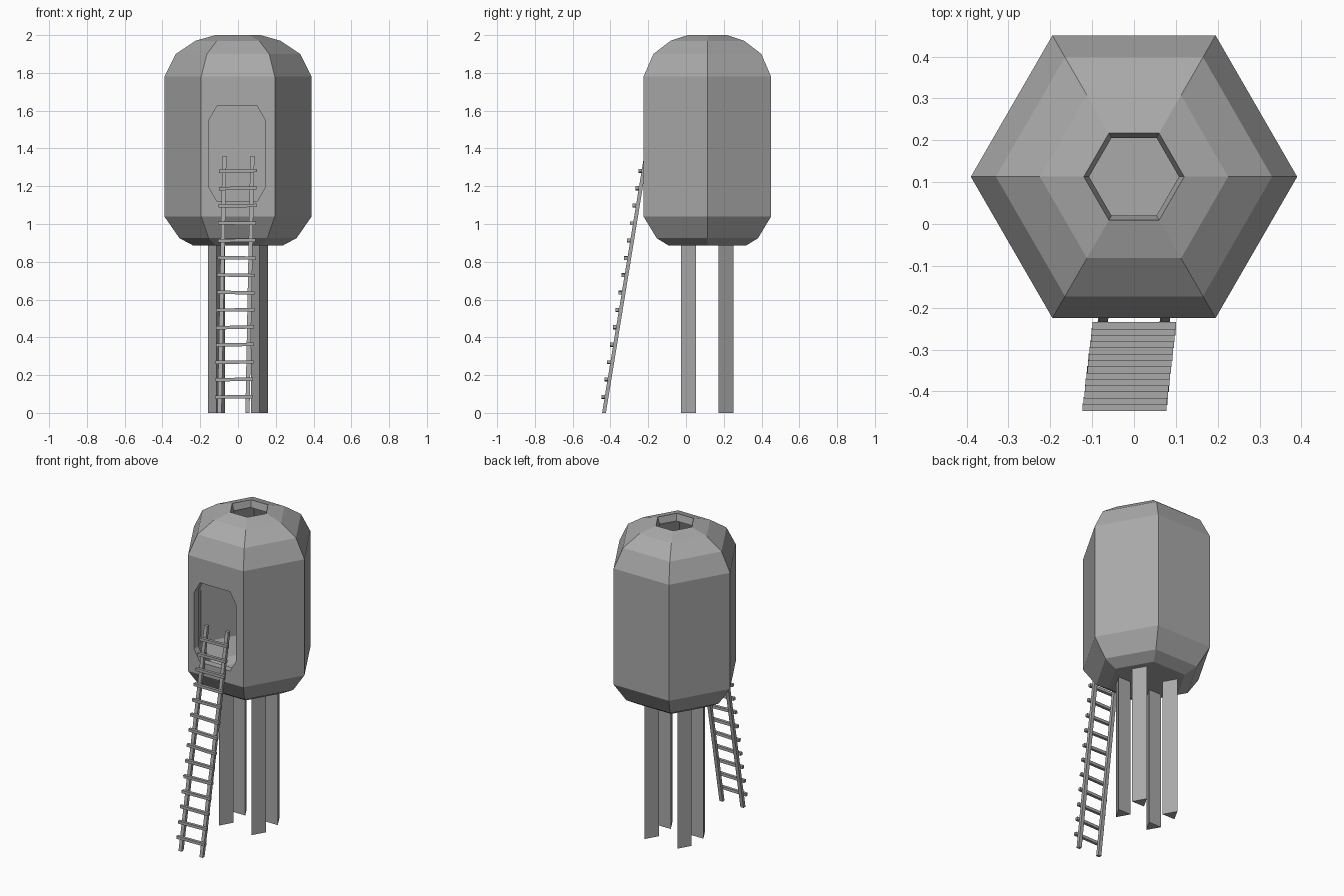
import bpy, bmesh, math, random
from mathutils import Vector, Euler

random.seed(4)
cube = bpy.data.objects.get("Cube")
if cube:
    bpy.data.objects.remove(cube, do_unlink=True)

grey = bpy.data.materials.new("plain_grey")
grey.use_nodes = True
colour = (0.4, 0.4, 0.4, 1)
grey.diffuse_color = colour
grey.node_tree.nodes["Principled BSDF"].inputs["Base Color"].default_value = colour

POD_Y = 0.113


def loft(name, rings, cap_start=True, cap_end=True):
    """Skin a stack of matching closed rings."""
    bm = bmesh.new()
    loops = [[bm.verts.new(p) for p in ring] for ring in rings]
    n = len(loops[0])
    for a, b in zip(loops, loops[1:]):
        for i in range(n):
            j = (i + 1) % n
            bm.faces.new((a[i], a[j], b[j], b[i]))
    if cap_start:
        bm.faces.new(loops[0][::-1])
    if cap_end:
        bm.faces.new(loops[-1])
    bmesh.ops.recalc_face_normals(bm, faces=bm.faces)
    mesh = bpy.data.meshes.new(name)
    bm.to_mesh(mesh)
    bm.free()
    mesh.materials.append(grey)
    obj = bpy.data.objects.new(name, mesh)
    bpy.context.collection.objects.link(obj)
    return obj


def hexagon(radius, z):
    return [(radius * math.cos(i * math.pi / 3),
             POD_Y + radius * math.sin(i * math.pi / 3), z) for i in range(6)]


# Hollow six-sided pod, open at the top
profile = [(0.235, 0.885), (0.31, 0.925), (0.39, 1.04), (0.39, 1.78),
           (0.33, 1.9), (0.225, 1.97), (0.12, 2.0)]
pod = loft("pod", [hexagon(r, z) for r, z in profile], cap_end=False)
shell = pod.modifiers.new("shell", "SOLIDIFY")
shell.thickness = 0.045
shell.offset = -1
shell.use_even_offset = True

# Doorway with chamfered corners, cut through the front wall
half_w, half_h, cx, cz, door_z = 0.148, 0.253, 0.042, 0.073, 1.372
corner = [(half_w, half_h - cz), (half_w - cx, half_h)]
outline = corner + [(-x, z) for x, z in corner[::-1]]
outline += [(-x, -z) for x, z in outline]
cutter = loft("doorway_cutter",
              [[(x - 0.005, y, door_z + z) for x, z in outline] for y in (-0.4, -0.1)])
cutter.hide_render = True
cut = pod.modifiers.new("doorway", "BOOLEAN")
cut.operation = "DIFFERENCE"
cut.solver = "EXACT"
cut.object = cutter
bpy.context.view_layer.objects.active = pod
pod.select_set(True)
for mod in ("shell", "doorway"):
    bpy.ops.object.modifier_apply(modifier=mod)
bpy.data.objects.remove(cutter, do_unlink=True)

# Four triangular legs, ridges pointing to front and back
for side, sx in (("left", 1), ("right", -1)):
    for end, sy in (("back", 1), ("front", -1)):
        x, y = sx * 0.115, POD_Y
        tri = [(x - 0.045, y + sy * 0.06), (x + 0.045, y + sy * 0.06), (x, y + sy * 0.139)]
        loft(f"{end}_{side}_leg", [[(px, py, z) for px, py in tri] for z in (0, 0.9)])

# Leaning ladder: centre line from the ground into the doorway
foot, head = Vector((-0.024, -0.434, 0)), Vector((0.002, -0.212, 1.36))
square = [(-1, -1), (1, -1), (1, 1), (-1, 1)]
for side, sx in (("left", 1), ("right", -1)):
    loft(f"{side}_ladder_rail",
         [[(p.x + sx * 0.074 + 0.011 * a, p.y + 0.01 * b, p.z) for a, b in square]
          for p in (foot, head)])

for i in range(14):
    z = 0.085 + 0.092 * i
    centre = foot.lerp(head, z / head.z) + Vector((0, -0.018, 0))
    tilt = Euler((0, random.uniform(-0.03, 0.03), 0))
    ends = []
    for x in (-0.1, 0.1):
        ends.append([centre + tilt.to_matrix() @ Vector((x, 0.009 * a, 0.009 * b))
                     for a, b in square])
    loft(f"ladder_rung_{i + 1}", ends)
